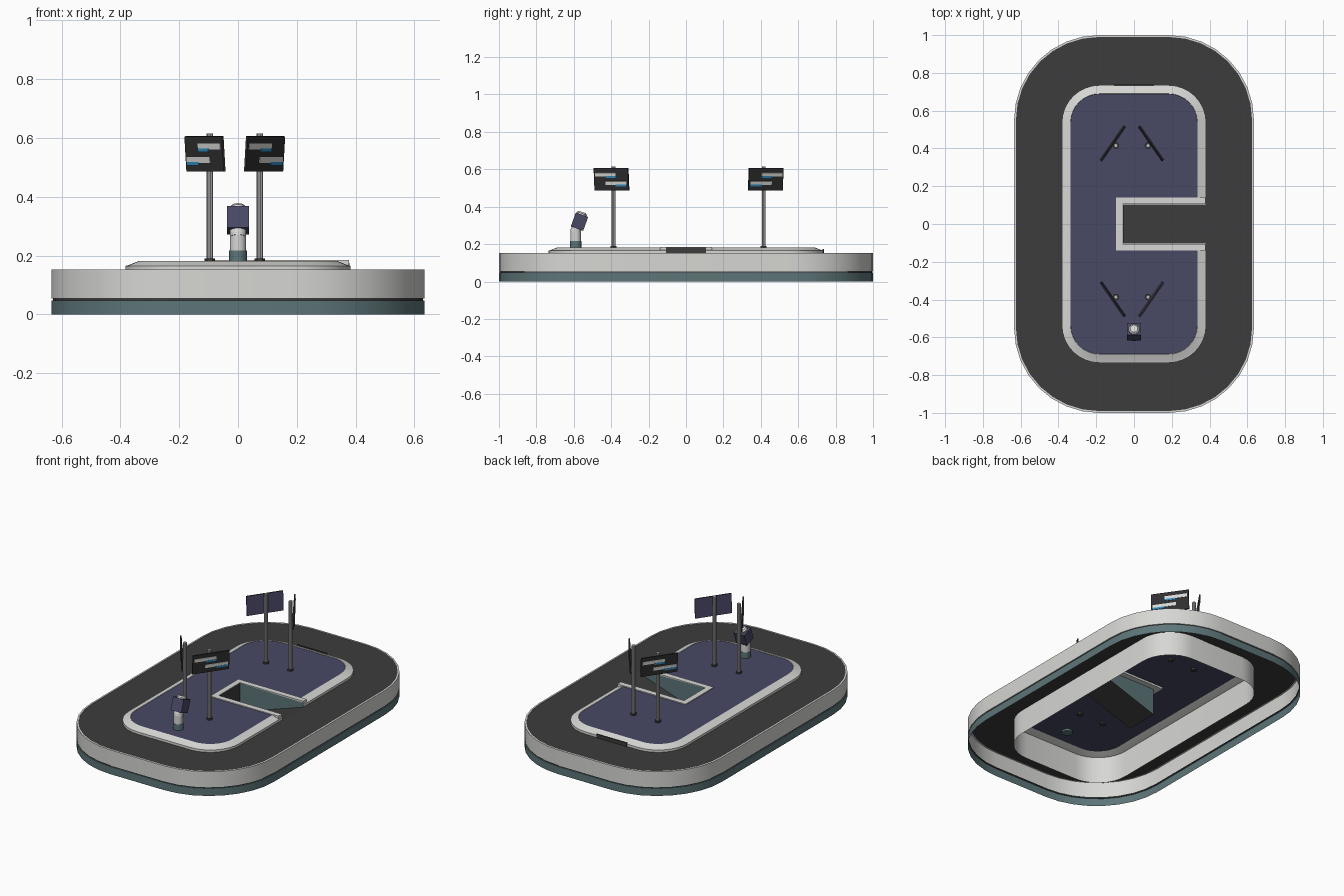
import bpy, bmesh, math
from mathutils import Matrix, Vector

if "Cube" in bpy.data.objects:
    bpy.data.objects.remove(bpy.data.objects["Cube"])


def mat(name, rgb):
    m = bpy.data.materials.new(name)
    m.diffuse_color = (*rgb, 1)
    m.use_nodes = True
    m.node_tree.nodes["Principled BSDF"].inputs["Base Color"].default_value = m.diffuse_color
    return m


LIGHT = mat("light_grey", (0.68, 0.68, 0.66))
ROAD = mat("asphalt", (0.045, 0.045, 0.045))
TEAL = mat("slate_teal", (0.11, 0.18, 0.19))
NAVY = mat("navy", (0.065, 0.065, 0.13))
BLACK = mat("screen_black", (0.028, 0.028, 0.03))
BLUE = mat("screen_blue", (0.03, 0.27, 0.55))
POLE = mat("pole_grey", (0.5, 0.5, 0.5))


def make(name, verts, faces, mats, idx=None, fix=False):
    me = bpy.data.meshes.new(name)
    me.from_pydata([tuple(v) for v in verts], [], faces)
    for m in mats:
        me.materials.append(m)
    if idx:
        for p, i in zip(me.polygons, idx):
            p.material_index = i
    if fix:
        bm = bmesh.new()
        bm.from_mesh(me)
        bmesh.ops.recalc_face_normals(bm, faces=bm.faces)
        bm.to_mesh(me)
        bm.free()
    me.shade_smooth()
    me.set_sharp_from_angle(angle=math.radians(25))
    ob = bpy.data.objects.new(name, me)
    bpy.context.collection.objects.link(ob)
    return ob


GAP = 0.105  # half width of the ramp opening


def outline(hx, hy, r, z, opened=False, n=8):
    pts = []
    for k, (sx, sy) in enumerate(((1, 1), (-1, 1), (-1, -1), (1, -1))):
        for i in range(n + 1):
            a = math.radians(90 * (k + i / n))
            pts.append((sx * (hx - r) + r * math.cos(a), sy * (hy - r) + r * math.sin(a), z))
    if opened:
        pts = [(hx, GAP, z)] + pts + [(hx, -GAP, z)]
    return pts


def band(name, rings, mats, idx, opened=False):
    """Skin successive rounded outlines; idx gives the material of each band."""
    loops = [outline(*r, opened) for r in rings]
    n = len(loops[0])
    faces, mi = [], []
    for k in range(len(loops) - 1):
        for i in range(n - 1 if opened else n):
            j = (i + 1) % n
            faces.append((k * n + i, k * n + j, k * n + n + j, k * n + n + i))
            mi.append(idx[k])
    return make(name, [p for l in loops for p in l], faces, mats, mi)


def outer(off, z):
    return (0.635 - off, 1.0 - off, 0.45 - off, z)


def inner(off, z):
    return (0.382 - off, 0.735 - off, 0.2 - off, z)


# Outer wall with groove, rim and road deck
band("outer_wall_and_road",
     [outer(0, 0), outer(0, 0.047), outer(0.006, 0.047), outer(0.006, 0.054), outer(0, 0.054),
      outer(0, 0.152), outer(0.01, 0.152), outer(0.01, 0.15), inner(0, 0.15)],
     [TEAL, ROAD, LIGHT], [0, 0, 1, 2, 2, 2, 2, 1])

# Inner wall below the deck
band("inner_wall", [inner(0, 0), inner(0, 0.15)], [LIGHT], [0])

# Sloped kerb, open on the right for the ramp
band("kerb", [inner(0, 0.15), inner(0, 0.165), inner(0.01, 0.168), inner(0.045, 0.182), inner(0.047, 0.179)],
     [LIGHT], [0] * 4, True)

# Raised floor with the ramp notch left out
pts = outline(*inner(0.046, 0.18), True) + [(-0.06, -GAP, 0.18), (-0.06, GAP, 0.18)]
make("island_floor", pts, [tuple(range(len(pts)))], [NAVY])

# U-shaped kerb around the ramp
u = [(0.378, -0.14), (0.378, -GAP), (-0.06, -GAP), (-0.06, GAP), (0.378, GAP), (0.378, 0.14),
     (-0.095, 0.14), (-0.095, -0.14)]
v = [(x, y, 0.168 if x > 0.3 and z < 0.17 else z) for z in (0.168, 0.185) for x, y in u]
f = [(0, 1, 2, 7), (2, 3, 6, 7), (3, 4, 5, 6)]
f = f + [tuple(i + 8 for i in q) for q in f] + [(i, (i + 1) % 8, (i + 1) % 8 + 8, i + 8) for i in range(8)]
make("ramp_kerb", v, f, [LIGHT], fix=True)

# Ramp: dark slope and end wall, teal sides
v = []
for s in (-1, 1):
    y = s * (GAP - 0.001)
    v += [(0.382, y, 0.15), (-0.058, y, 0.004), (-0.058, y, 0.183), (0.378, y, 0.176)]
make("ramp", v, [(0, 4, 5, 1), (1, 5, 6, 2), (0, 1, 2, 3), (7, 6, 5, 4)], [ROAD, TEAL], [0, 0, 1, 1])


def cylinder(name, r, z0, z1, m, mtx, sides=12, top=None):
    top = r if top is None else top
    v = [mtx @ Vector((q * math.cos(2 * math.pi * i / sides), q * math.sin(2 * math.pi * i / sides), z))
         for q, z in ((r, z0), (top, z1)) for i in range(sides)]
    f = [(i, (i + 1) % sides, (i + 1) % sides + sides, i + sides) for i in range(sides)]
    f += [tuple(reversed(range(sides))), tuple(range(sides, 2 * sides))]
    return make(name, v, f, [m])


def box(name, size, m, mtx, back=None):
    """Box; its +y side takes the optional second material."""
    v = [mtx @ Vector((x * size[0] / 2, y * size[1] / 2, z * size[2] / 2))
         for x in (-1, 1) for y in (-1, 1) for z in (-1, 1)]
    f = [(0, 1, 3, 2), (4, 6, 7, 5), (0, 4, 5, 1), (2, 3, 7, 6), (0, 2, 6, 4), (1, 5, 7, 3)]
    return make(name, v, f, [m, back or m], [0, 0, 0, 1, 0, 0], fix=True)


# Dark panel in the back kerb
box("back_panel", (0.21, 0.008, 0.024), ROAD, Matrix.Translation((0, 0.734, 0.161)))

# Four sign posts with outward-facing screens
for sx in (-1, 1):
    for sy in (-1, 1):
        tag = ("left" if sx < 0 else "right") + ("_front" if sy < 0 else "_back")
        px, py = -0.011 + sx * 0.085, 0.014 + sy * 0.401
        at = Matrix.Translation((px, py, 0))
        cylinder("post_" + tag, 0.0105, 0.18, 0.615, POLE, at, 10)
        cylinder("post_foot_" + tag, 0.018, 0.168, 0.191, ROAD, at, 6)
        out = Vector((sx * 0.82, sy * 0.57, 0)).normalized()
        # local -y points along the outward normal
        ang = math.atan2(out.x, -out.y)
        c = Vector((px, py, 0.546)) + out * 0.02
        mtx = Matrix.Translation(c) @ Matrix.Rotation(ang, 4, 'Z') @ Matrix.Rotation(math.radians(4), 4, 'X')
        W, H = 0.222, 0.12
        box("sign_" + tag, (W, 0.008, H), BLACK, mtx, NAVY)
        # screen bars, mirrored between neighbouring signs
        flip = -sx * -sy
        for nm, m, u0, u1, v0, v1, d in (
                ("bar_upper", LIGHT, 0.36, 0.96, 0.63, 0.8, 0.005),
                ("blue_upper", BLUE, 0.36, 0.64, 0.56, 0.65, 0.006),
                ("bar_lower", LIGHT, 0.04, 0.66, 0.25, 0.42, 0.005),
                ("blue_lower", BLUE, 0.04, 0.36, 0.18, 0.27, 0.006)):
            o = Vector((flip * ((u0 + u1) / 2 - 0.5) * W, -d, ((v0 + v1) / 2 - 0.5) * H))
            box(nm + "_" + tag, ((u1 - u0) * W, 0.003, (v1 - v0) * H), m, mtx @ Matrix.Translation(o))

# Lookout device: base, upright, leaning head with a box collar
at = Matrix.Translation((0, -0.59, 0))
cylinder("device_base", 0.03, 0.168, 0.217, TEAL, at, 16)
cylinder("device_upright", 0.028, 0.217, 0.278, LIGHT, at, 16)
lean = Matrix.Translation((0, -0.59, 0.272)) @ Matrix.Rotation(math.radians(-20), 4, 'X')
cylinder("device_head", 0.028, -0.01, 0.098, LIGHT, lean, 16)
cylinder("device_cap", 0.028, 0.098, 0.106, LIGHT, lean, 16, 0.02)
box("device_collar", (0.074, 0.07, 0.078), NAVY, lean @ Matrix.Translation((0, 0.003, 0.052)))
